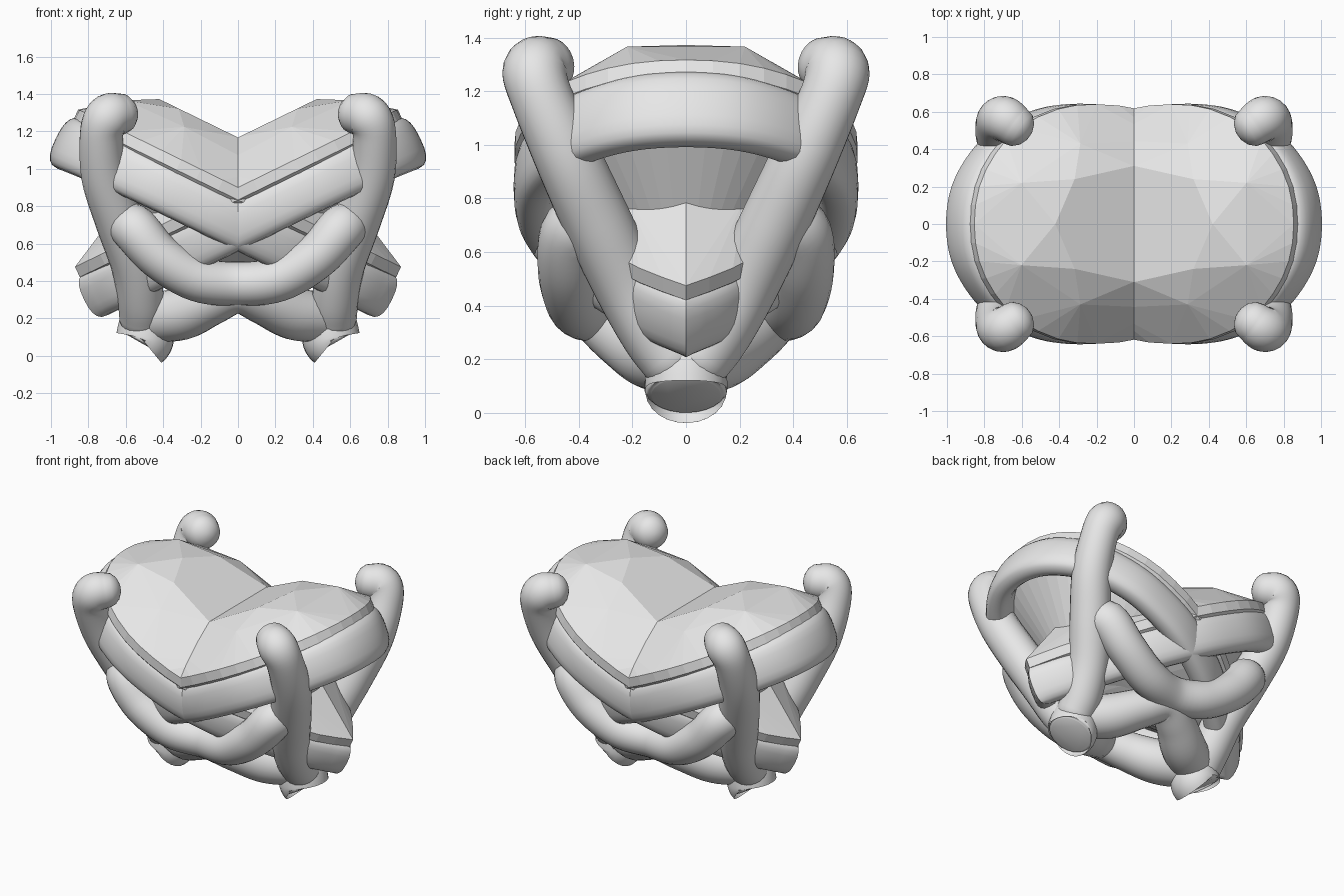
import bpy, bmesh, math
from mathutils import Vector, Matrix

if "Cube" in bpy.data.objects:
    bpy.data.objects.remove(bpy.data.objects["Cube"])

metal = bpy.data.materials.new("light_grey")
metal.diffuse_color = (0.8, 0.8, 0.8, 1)
metal.use_nodes = True
metal.node_tree.nodes["Principled BSDF"].inputs["Base Color"].default_value = metal.diffuse_color
TILT = math.radians(26)
PIVOT_Z = 0.9

# Half outline of the pear shape: (position along axis, half width)
HALF = [(0.95, 0), (0.92, .2), (0.825, .375), (0.68, .515), (0.45, .615), (0.22, .64),
        (-0.05, .61), (-0.35, .5), (-0.6, .345), (-0.82, .175), (-0.97, 0)]


def spline(p0, p1, p2, p3, t):
    return 0.5 * (2 * p1 + (p2 - p0) * t + (2 * p0 - 5 * p1 + 4 * p2 - p3) * t * t
                  + (3 * p1 - p0 - 3 * p2 + p3) * t ** 3)


def pear_outline(steps):
    pts = [Vector(p) for p in HALF]
    ext = [Vector((pts[1].x, -pts[1].y))] + pts + [2 * pts[-1] - pts[-2]]
    side = [spline(*ext[i:i + 4], k / steps) for i in range(len(pts) - 1) for k in range(steps)]
    side.append(pts[-1])
    return side + [Vector((p.x, -p.y)) for p in reversed(side[1:-1])]


def finish(name, bm, matrix=None, smooth=True, angle=50):
    me = bpy.data.meshes.new(name)
    bmesh.ops.recalc_face_normals(bm, faces=bm.faces)
    bm.to_mesh(me)
    bm.free()
    if matrix:
        me.transform(matrix)
    me.materials.append(metal)
    ob = bpy.data.objects.new(name, me)
    bpy.context.collection.objects.link(ob)
    if smooth:
        bpy.ops.object.select_all(action='DESELECT')
        ob.select_set(True)
        bpy.context.view_layer.objects.active = ob
        bpy.ops.object.shade_smooth_by_angle(angle=math.radians(angle))


def both(points):
    return [Vector((u, s * w, n)) for u, w, n in points for s in ((1, -1) if w else (1,))]


# Faceted pear stone: table, star points, girdle and culet wrapped in a hull
def gem(name, matrix):
    bm = bmesh.new()
    table = [(.585, 0, .24), (.47, .24, .24), (.12, .31, .24), (-.25, .23, .24), (-.5, 0, .24)]
    stars = [(.745, .22, .155), (.4, .43, .165), (-.1, .45, .15), (-.52, .22, .15)]
    pts = both(table) + both(stars) + [Vector((.15, 0, -.67))]
    for p in pear_outline(2):
        pts += [Vector((p.x, p.y, 0)), Vector((p.x, p.y, -.06))]
    for p in pts:
        bm.verts.new(p)
    bmesh.ops.convex_hull(bm, input=bm.verts)
    finish(name, bm, matrix, smooth=False)


# Rounded band that follows the pear outline under the girdle
def band(name, matrix, thick=.078, tall=.13, centre=-.178, sides=20):
    out = pear_outline(6)
    n = len(out)
    bm = bmesh.new()
    rings = []
    for i, p in enumerate(out):
        d = (out[(i + 1) % n] - out[i - 1]).normalized()
        normal = Vector((-d.y, d.x))
        if normal.dot(p - Vector((.1, 0))) < 0:
            normal = -normal
        ring = []
        # a little taller and further out at the round end and at the point
        lift = max(normal.x, 0) ** 2
        tip = max(0, -.75 - p.x) / .22
        for k in range(sides):
            a = 2 * math.pi * k / sides
            c, s = math.cos(a), math.sin(a)
            r = thick * math.copysign(abs(c) ** .7, c) - .075 + .038 * lift + .03 * tip
            q = p + normal * r
            # keep both halves from crossing at the point
            if q.y * p.y < 0:
                q.y = 0
            ring.append(bm.verts.new((q.x, q.y, centre - .01 * lift
                                      + (tall + .015 * lift) * math.copysign(abs(s) ** .8, s))))
        rings.append(ring)
    for i in range(n):
        a, b = rings[i], rings[(i + 1) % n]
        for k in range(sides):
            m = (k + 1) % sides
            bm.faces.new((a[k], a[m], b[m], b[k]))
    bmesh.ops.remove_doubles(bm, verts=bm.verts, dist=.0005)
    finish(name, bm, matrix)


# Round tube along a smooth path; points are (x, y, z, radius)
def tube(name, path, sides=24, steps=6, domed=True):
    pts = [Vector(p) for p in path]
    ext = [2 * pts[0] - pts[1]] + pts + [2 * pts[-1] - pts[-2]]
    line = [spline(*ext[i:i + 4], k / steps) for i in range(len(pts) - 1) for k in range(steps)]
    line.append(pts[-1])
    for end in (0, -1) if domed else ():
        p, q = line[end], line[1 if end == 0 else -2]
        d = (p.xyz - q.xyz).normalized()
        for a in (25, 50, 72, 86):
            t = math.radians(a)
            v = Vector((*(p.xyz + d * p.w * .8 * math.sin(t)), p.w * math.cos(t)))
            line.insert(0, v) if end == 0 else line.append(v)
    bm = bmesh.new()
    rings, ref = [], Vector((0.3, 0.9, 0.1))
    for i, p in enumerate(line):
        d = (line[min(i + 1, len(line) - 1)].xyz - line[max(i - 1, 0)].xyz).normalized()
        ref = (ref - d * ref.dot(d)).normalized()
        side = d.cross(ref)
        rings.append([bm.verts.new(p.xyz + p.w * (ref * math.cos(2 * math.pi * k / sides)
                      + side * math.sin(2 * math.pi * k / sides))) for k in range(sides)])
    for a, b in zip(rings, rings[1:]):
        for k in range(sides):
            m = (k + 1) % sides
            bm.faces.new((a[k], a[m], b[m], b[k]))
    bm.faces.new(rings[0])
    bm.faces.new(rings[-1])
    finish(name, bm)


def mirror_path(path, sx, sy):
    return [(x * sx, y * sy, z, r) for x, y, z, r in path]


PRONG = [(.515, .05, .2, .12), (.52, .12, .3, .125), (.55, .22, .48, .127),
         (.635, .335, .72, .128), (.715, .445, .96, .123), (.73, .54, 1.18, .116),
         (.695, .562, 1.275, .122), (.63, .52, 1.295, .11)]
RAIL = [(.6, .3, .7, .11), (.555, .41, .68, .127), (.42, .43, .53, .122), (.22, .4, .41, .12),
        (0, .36, .385, .118)]
ARM = [(.49, 0, .2, .13), (.3, .12, .225, .14), (.14, .23, .29, .125), (0, .295, .345, .118)]
FOOT = [(.513, 0, .066, .128), (.508, 0, .075, .146), (.497, 0, .097, .155),
        (.49, 0, .2, .142), (.5, 0, .36, .09)]

for sx, side in ((1, "right"), (-1, "left")):
    place = (Matrix.Translation((0, 0, PIVOT_Z)) @ Matrix.Rotation(0 if sx > 0 else math.pi, 4, 'Z')
             @ Matrix.Rotation(-TILT, 4, 'Y'))
    gem(f"{side}_gem", place)
    band(f"{side}_gem_band", place)
    for sy, end in ((-1, "front"), (1, "back")):
        tube(f"{end}_{side}_prong", mirror_path(PRONG, sx, sy))
    # Foot with a tilted flat end
    tube(f"{side}_foot", mirror_path(FOOT, sx, 1), domed=False)

# Cradle rails and foot arms, crossing at the middle of the front and back
for sy, end in ((-1, "front"), (1, "back")):
    for part, path in (("rail", RAIL), ("foot_arm", ARM)):
        half = mirror_path(path, 1, sy)
        tube(f"{end}_{part}", half + mirror_path(half[-2::-1], -1, 1))
